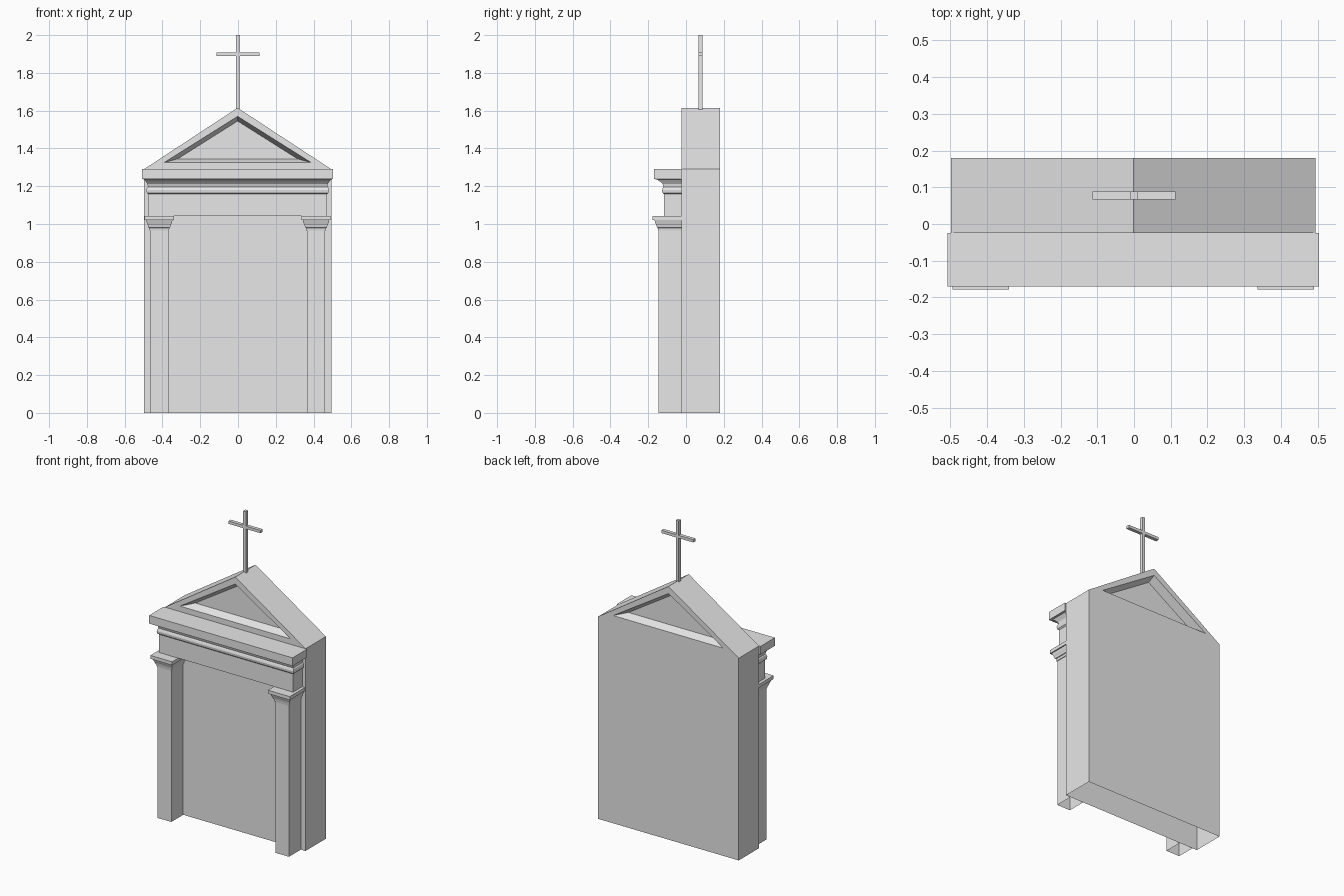
import bpy
import bmesh

if "Cube" in bpy.data.objects:
    bpy.data.objects.remove(bpy.data.objects["Cube"])

stone = bpy.data.materials.new("grey_stone")
stone.use_nodes = True
grey = (0.8, 0.8, 0.8, 1)
stone.diffuse_color = grey
stone.node_tree.nodes["Principled BSDF"].inputs["Base Color"].default_value = grey

MID = -0.002      # centre line of the masonry
WALL = -0.025     # front plane of the wall
BACK = 0.18


def finish(name, bm):
    bmesh.ops.recalc_face_normals(bm, faces=bm.faces)
    mesh = bpy.data.meshes.new(name)
    bm.to_mesh(mesh)
    bm.free()
    mesh.materials.append(stone)
    obj = bpy.data.objects.new(name, mesh)
    bpy.context.collection.objects.link(obj)
    return obj


def loft(name, x, levels, y_back=WALL, bottom=True):
    """Stack rectangles given as (z, half width, front y) into one solid."""
    bm = bmesh.new()
    rings = []
    for z, half, front in levels:
        corners = ((x - half, front), (x + half, front),
                   (x + half, y_back), (x - half, y_back))
        rings.append([bm.verts.new((px, py, z)) for px, py in corners])
    for low, high in zip(rings, rings[1:]):
        for i in range(4):
            j = (i + 1) % 4
            bm.faces.new((low[i], low[j], high[j], high[i]))
    bm.faces.new(rings[-1])
    if bottom:
        bm.faces.new(rings[0])
    return finish(name, bm)


# Gabled wall with a sunken, bevelled triangle at each end and an open base
bm = bmesh.new()
outlines = []
for y, inward in ((WALL, 1), (BACK, -1)):
    def ring(points, depth=0):
        return [bm.verts.new((MID + px, y + inward * depth, z)) for px, z in points]

    outer = ring([(-0.496, 0), (-0.496, 1.29), (0, 1.615), (0.496, 1.29), (0.496, 0)])
    rim = ring([(-0.39, 1.325), (0, 1.57), (0.39, 1.325)])
    panel = ring([(-0.317, 1.345), (0, 1.545), (0.317, 1.345)], 0.05)
    base_l, eave_l, apex, eave_r, base_r = outer
    bm.faces.new((eave_l, apex, rim[1], rim[0]))
    bm.faces.new((apex, eave_r, rim[2], rim[1]))
    bm.faces.new((base_l, eave_l, rim[0], rim[2], eave_r, base_r))
    for i in range(3):
        j = (i + 1) % 3
        bm.faces.new((rim[i], rim[j], panel[j], panel[i]))
    bm.faces.new(panel)
    outlines.append(outer)
for i in range(4):
    a, b = outlines
    bm.faces.new((a[i], a[i + 1], b[i + 1], b[i]))
finish("gabled_wall", bm)

# Pilasters with stepped capitals
for side, sign in (("right", -1), ("left", 1)):
    x = MID + sign * 0.415
    loft(side + "_pilaster", x, [(0, 0.048, -0.145), (0.97, 0.048, -0.145)], bottom=False)
    loft(side + "_capital", x, [
        (0.965, 0.052, -0.148), (0.98, 0.054, -0.15),
        (0.982, 0.058, -0.154), (0.995, 0.061, -0.157),
        (1.0, 0.064, -0.16), (1.02, 0.07, -0.167),
        (1.02, 0.077, -0.178), (1.042, 0.077, -0.178)])

# Frieze, fillet, cove and cornice
loft("entablature", MID, [
    (1.042, 0.473, -0.117), (1.158, 0.473, -0.117),
    (1.165, 0.481, -0.125), (1.18, 0.483, -0.127), (1.192, 0.48, -0.123),
    (1.197, 0.475, -0.119), (1.212, 0.477, -0.124),
    (1.225, 0.486, -0.137), (1.236, 0.494, -0.155),
    (1.238, 0.506, -0.17), (1.29, 0.506, -0.17)])

# Roof cross
loft("cross_post", 0, [(1.6, 0.01, 0.066), (2.0, 0.01, 0.066)], y_back=0.088)
loft("cross_bar", 0, [(1.89, 0.113, 0.066), (1.908, 0.113, 0.066)], y_back=0.088)
